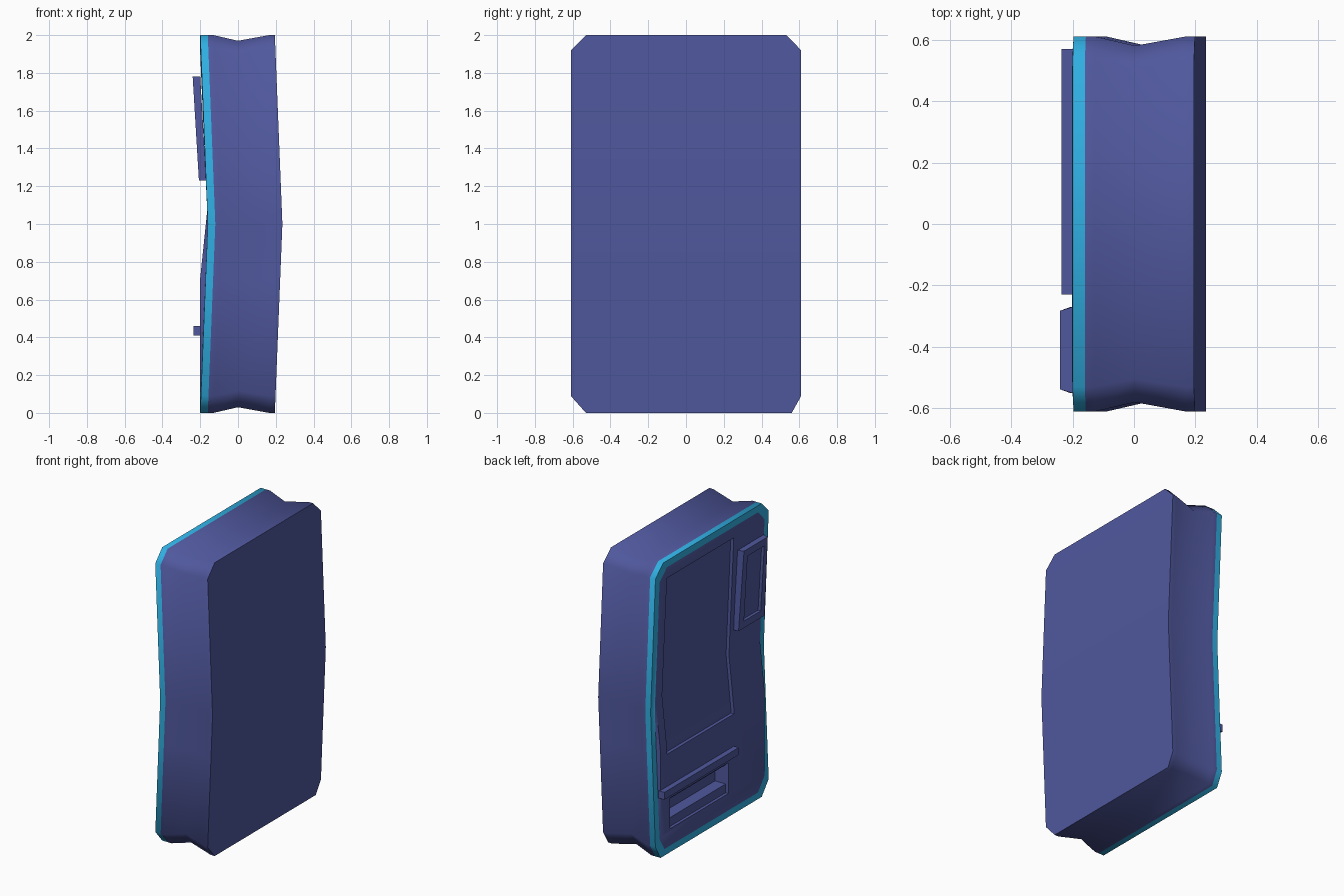
import bpy, bmesh, math

cube = bpy.data.objects.get("Cube")
if cube:
    bpy.data.objects.remove(cube, do_unlink=True)


def material(name, rgb):
    m = bpy.data.materials.new(name)
    m.use_nodes = True
    m.diffuse_color = (*rgb, 1)
    m.node_tree.nodes["Principled BSDF"].inputs["Base Color"].default_value = (*rgb, 1)
    return m


navy = material("navy blue", (0.08, 0.098, 0.34))
cyan = material("bright cyan", (0.03, 0.43, 0.76))


def finish(name, bm, mats):
    bmesh.ops.recalc_face_normals(bm, faces=bm.faces)
    me = bpy.data.meshes.new(name)
    bm.to_mesh(me)
    bm.free()
    for m in mats:
        me.materials.append(m)
    ob = bpy.data.objects.new(name, me)
    bpy.context.collection.objects.link(ob)
    return ob


def prism(name, profile, y0, y1, taper=0):
    """Extrude an (x, z) profile along y; outer points may taper inward."""
    bm = bmesh.new()
    back = max(p[0] for p in profile) - 0.045
    ends = []
    for y, s in ((y0, 1), (y1, -1)):
        ends.append([bm.verts.new((x, y + (s * taper if x < back else 0), z))
                     for x, z in profile])
    n = len(profile)
    for e in ends:
        bm.faces.new(e)
    for i in range(n):
        j = (i + 1) % n
        bm.faces.new((ends[0][i], ends[0][j], ends[1][j], ends[1][i]))
    return finish(name, bm, [navy])


def activate(ob):
    bpy.ops.object.select_all(action='DESELECT')
    ob.select_set(True)
    bpy.context.view_layer.objects.active = ob


def cut(ob, cutter):
    cutter.hide_render = True
    mod = ob.modifiers.new("cut", 'BOOLEAN')
    mod.operation = 'DIFFERENCE'
    mod.solver = 'EXACT'
    mod.object = cutter
    activate(ob)
    bpy.ops.object.modifier_apply(modifier=mod.name)
    bpy.data.objects.remove(cutter, do_unlink=True)


# Body outline rows: z, +y edge, -y edge
rows = [(0, .56, .53), (.09, .61, .61), (.7, .61, .61),
        (1, .61, .61), (1.92, .61, .61), (2, .53, .53)]
panel_x = [-.2, -.2, -.2, -.163, -.199, -.202]


def ring(bm, x, inset, panel=False):
    left, right = [], []
    for k, (z, a, b) in enumerate(rows):
        xx = panel_x[k] if panel else x + .04 * (1 - abs(z - 1))
        zz = 1 + (z - 1) * (1 - inset)
        if panel and k == 3:
            zz = 1.07
        sy = 1 - inset / .61
        left.append(bm.verts.new((xx, a * sy, zz)))
        right.append(bm.verts.new((xx, -b * sy, zz)))
    return left, right


# Bent case: waisted sides, cyan rim and raised face panel
bm = bmesh.new()
sections = [(.195, 0), (.165, 0), (0, .03), (-.13, 0), (-.16, 0), (-.2, 0), (-.2, .045)]
rings = [ring(bm, x, i) for x, i in sections]
rings.append(ring(bm, 0, .05, True))
for s in range(len(rings) - 1):
    loops = [r[0] + r[1][::-1] for r in rings[s:s + 2]]
    n = len(loops[0])
    for i in range(n):
        j = (i + 1) % n
        f = bm.faces.new((loops[0][i], loops[0][j], loops[1][j], loops[1][i]))
        f.material_index = 1 if s in (4, 5) else 0
for l, r in (rings[0], rings[-1]):
    for i in range(len(rows) - 1):
        bm.faces.new((l[i], l[i + 1], r[i + 1], r[i]))
case = finish("case", bm, [navy, cyan])

# Recessed screen that follows the bend
d = .022
cut(case, prism("screen_cutter", [(-.4, .68), (-.2 + d, .68), (-.2 + d, .7), (-.163 + d, 1.07),
                                  (-.199 + d, 1.88), (-.4, 1.88)], -.23, .49))

# Slot: shallow recess, then a deeper opening
for z0, z1, depth in ((.16, .37, .02), (.22, .35, .1)):
    x = -.2 + depth
    cut(case, prism("slot_cutter", [(-.4, z0), (x, z0), (x, z1), (-.4, z1)], -.17, .46))

# Ledge above the slot
ledge = prism("slot_ledge", [(-.236, .41), (-.19, .41), (-.19, .46), (-.236, .46)], -.23, .57)

# Tilted side frame with a recessed window
frame = prism("side_frame", [(-.24, 1.78), (-.207, 1.23), (-.168, 1.23), (-.2, 1.78)],
              -.55, -.27, .012)
cut(frame, prism("window_cutter", [(-.4, 1.73), (-.4, 1.28), (-.19, 1.28), (-.217, 1.73)],
                 -.505, -.325))

# Smooth the case flanks, keep hard edges
for ob, angle in ((case, 62), (ledge, 30), (frame, 30)):
    activate(ob)
    bpy.ops.object.shade_smooth_by_angle(angle=math.radians(angle))
